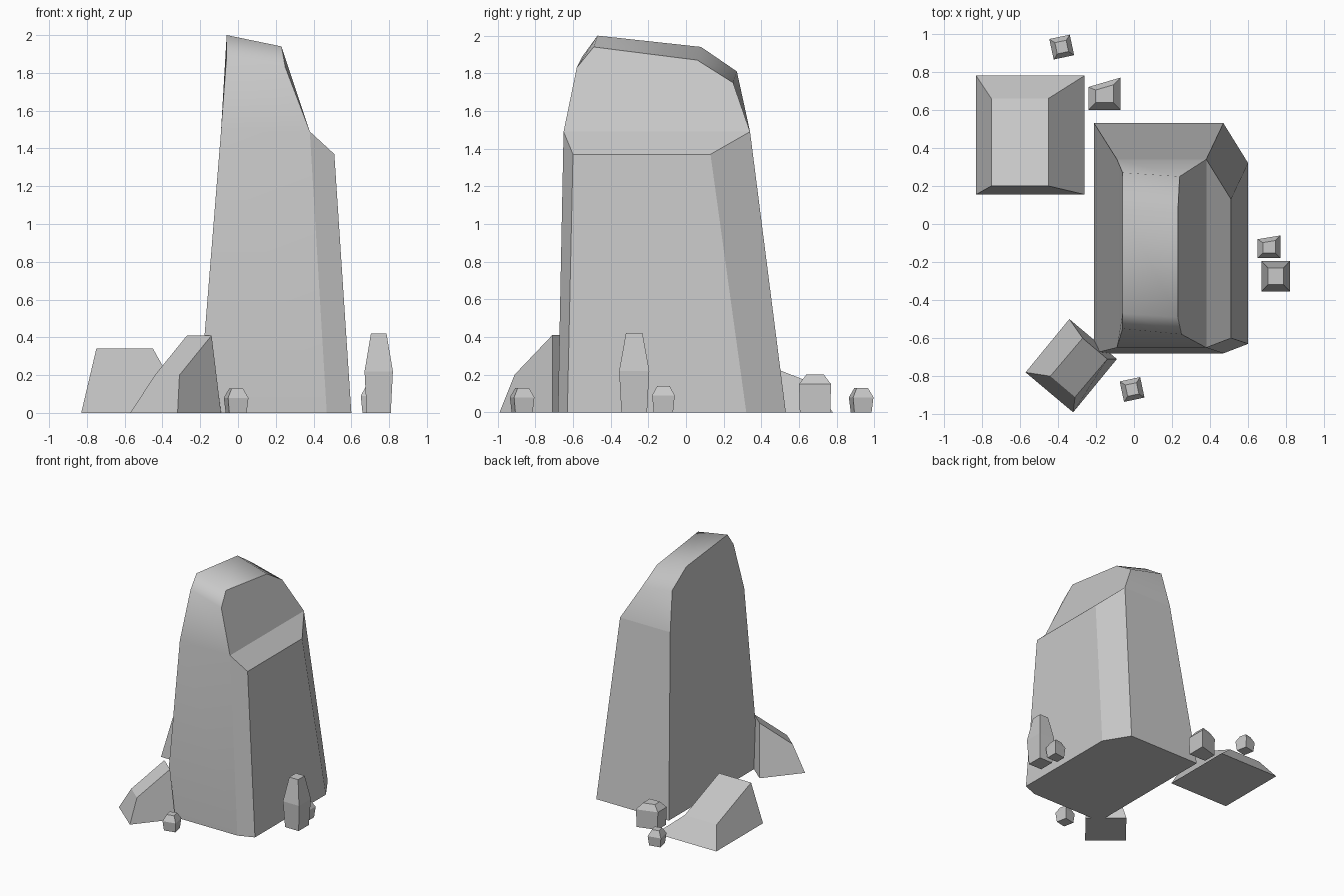
import bpy
import bmesh
from math import cos, sin, radians

cube = bpy.data.objects.get("Cube")
if cube:
    bpy.data.objects.remove(cube, do_unlink=True)

stone = bpy.data.materials.new("stone_grey")
stone.use_nodes = True
stone_colour = (.58, .58, .58, 1)
stone.diffuse_color = stone_colour
for node in stone.node_tree.nodes:
    if node.type == 'BSDF_PRINCIPLED':
        node.inputs["Base Color"].default_value = stone_colour


def finish(name, bm):
    """Turn a bmesh into a named stone object."""
    bmesh.ops.recalc_face_normals(bm, faces=bm.faces)
    mesh = bpy.data.meshes.new(name)
    bm.to_mesh(mesh)
    bm.free()
    mesh.materials.append(stone)
    obj = bpy.data.objects.new(name, mesh)
    bpy.context.scene.collection.objects.link(obj)
    return obj


def add_ring(bm, points):
    return [bm.verts.new(point) for point in points]


def bridge(bm, lower, upper):
    """Join two rings of equal length with quads."""
    count = len(lower)
    for i in range(count):
        j = (i + 1) % count
        bm.faces.new((lower[i], lower[j], upper[j], upper[i]))


def loft(name, rings):
    """Stack rings into a closed rock."""
    bm = bmesh.new()
    loops = [add_ring(bm, ring) for ring in rings]
    for lower, upper in zip(loops, loops[1:]):
        bridge(bm, lower, upper)
    bm.faces.new(loops[0])
    bm.faces.new(loops[-1])
    return finish(name, bm)


def build_monolith():
    bm = bmesh.new()
    # Six-sided foot, then the ledge ring, both starting at the back right
    foot = add_ring(bm, [(-.21, .53, 0), (.47, .53, 0), (.6, .32, 0),
                         (.6, -.63, 0), (.47, -.68, 0), (-.21, -.68, 0)])
    ledge = add_ring(bm, [(-.09, .34, 1.49), (.38, .34, 1.49), (.51, .13, 1.37),
                          (.51, -.6, 1.37), (.38, -.65, 1.49), (-.09, -.65, 1.49)])
    # Chamfered crest, as matching outlines running from back to front
    right = add_ring(bm, [(-.06, .27, 1.81), (-.06, .08, 1.94),
                          (-.06, -.47, 2), (-.06, -.55, 1.89)])
    left = add_ring(bm, [(.24, .25, 1.75), (.23, .06, 1.87),
                         (.23, -.49, 1.94), (.25, -.58, 1.83)])
    bm.faces.new(foot)
    bridge(bm, foot, ledge)
    back_right, back_left, _, _, front_left, front_right = ledge
    bm.faces.new(ledge[1:5])
    right_outline = [back_right, *right, front_right]
    left_outline = [back_left, *left, front_left]
    bm.faces.new(right_outline)
    bm.faces.new(left_outline)
    for i in range(len(left_outline) - 1):
        bm.faces.new((right_outline[i], right_outline[i + 1],
                      left_outline[i + 1], left_outline[i]))
    # Soft shading only over the crest and the gentle bends
    crest = [{a, b} for a, b in zip(right, left)]
    back_crease = {back_right, back_left}
    for face in bm.faces:
        face.smooth = True
    bm.normal_update()
    bmesh.ops.recalc_face_normals(bm, faces=bm.faces)
    for edge in bm.edges:
        ends = set(edge.verts)
        bend = edge.calc_face_angle(0) > radians(15)
        edge.smooth = ends in crest or not (bend or ends == back_crease)
    finish("monolith", bm)


def pebble(name, centre, size, waist, base=.85, top=.55, turn=0, skew=0):
    """Four-sided stone with a narrow base, a wide waist and a small top."""
    width, depth, height = size
    c, s = cos(radians(turn)), sin(radians(turn))
    rings = []
    for scale, z in ((base, 0), (1, waist), (top, height)):
        ring = []
        for sx, sy in ((-1, -1), (1, -1), (1, 1), (-1, 1)):
            x = sx * width * scale / 2
            y = sy * depth * scale / 2
            if sx < 0 < sy:
                y -= skew * scale
            ring.append((centre[0] + x * c - y * s, centre[1] + x * s + y * c, z))
        rings.append(ring)
    loft(name, rings)


build_monolith()

# Low slab whose top falls away to the back
loft("fallen_slab", [
    [(-.83, .155, 0), (-.26, .155, 0), (-.26, .78, 0), (-.83, .78, 0)],
    [(-.75, .2, .34), (-.45, .2, .34), (-.45, .66, .16), (-.75, .66, .16)],
])

# Wedge boulder leaning against the front corner
loft("leaning_boulder", [
    [(-.57, -.78, 0), (-.32, -.99, 0), (-.09, -.71, 0), (-.34, -.5, 0)],
    [(-.44, -.8, .2), (-.31, -.91, .2), (-.14, -.71, .41), (-.27, -.6, .41)],
])

# Loose stones around the foot
pebble("tall_stone", (.745, -.275), (.15, .16, .42), waist=.22)
pebble("side_pebble", (.71, -.12), (.12, .12, .14), waist=.09, skew=.02)
pebble("back_stone", (-.155, .685), (.17, .17, .2), waist=.15, base=.95, skew=.05)
pebble("back_pebble", (-.38, .93), (.11, .11, .13), waist=.08, turn=12)
pebble("front_pebble", (-.01, -.87), (.11, .11, .13), waist=.08, turn=12)
